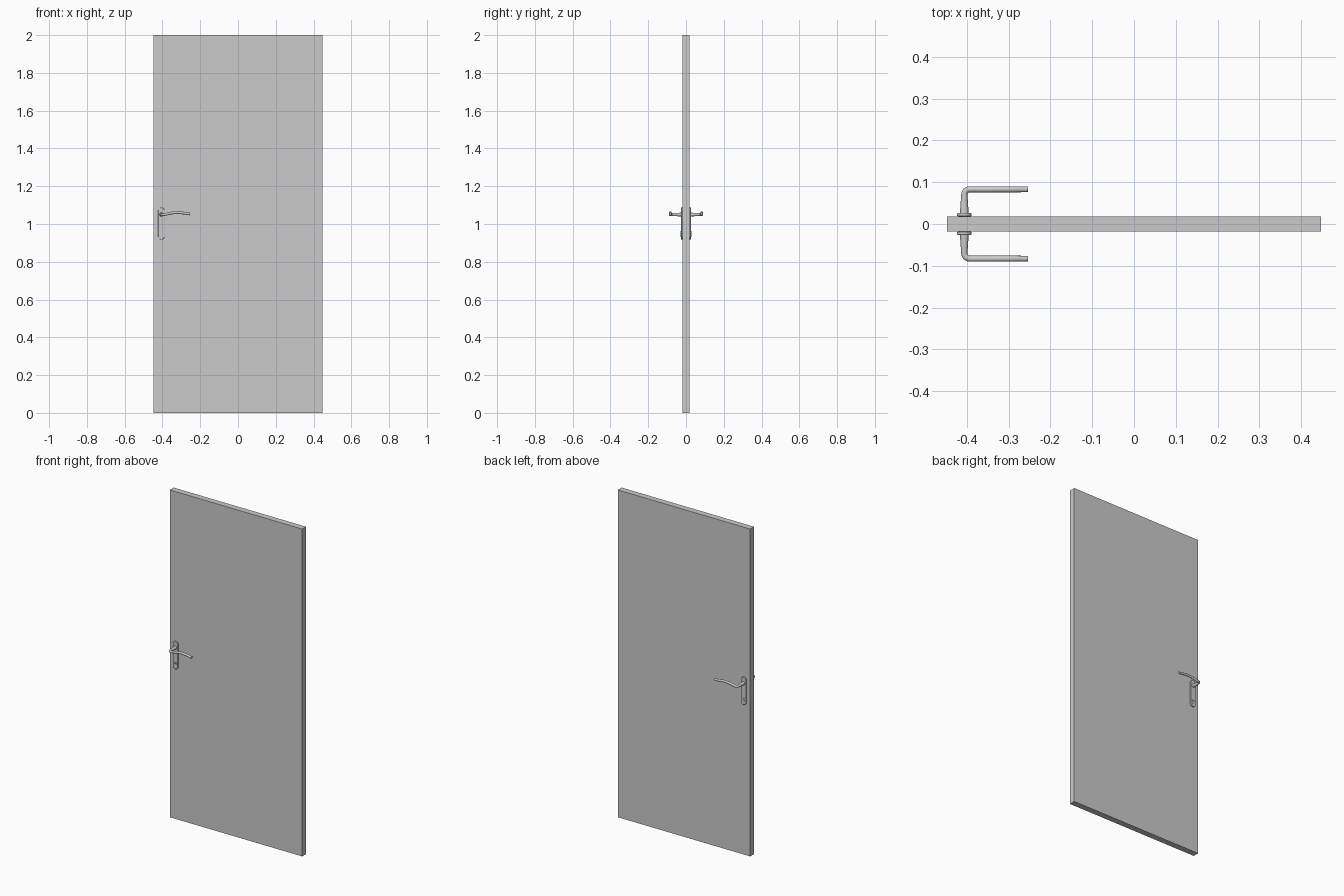
import bpy, bmesh
from math import sin, cos, pi

if "Cube" in bpy.data.objects:
    bpy.data.objects.remove(bpy.data.objects["Cube"])

XC = -0.406          # lock axis across the door
HALF = 0.0185        # half door thickness
Z_HANDLE = 1.05
Z_LOCK = 0.955


def activate(ob):
    bpy.ops.object.select_all(action='DESELECT')
    ob.select_set(True)
    bpy.context.view_layer.objects.active = ob


def prism(name, outline, y_in, y_out):
    """Extrude an (x, z) outline along y."""
    bm = bmesh.new()
    face = bm.faces.new([bm.verts.new((x, y_in, z)) for x, z in outline])
    ext = bmesh.ops.extrude_face_region(bm, geom=[face])
    for v in ext["geom"]:
        if isinstance(v, bmesh.types.BMVert):
            v.co.y = y_out
    bmesh.ops.recalc_face_normals(bm, faces=bm.faces)
    me = bpy.data.meshes.new(name)
    bm.to_mesh(me)
    bm.free()
    ob = bpy.data.objects.new(name, me)
    bpy.context.collection.objects.link(ob)
    return ob


def arc(x, z, r, a0, a1, n):
    return [(x + r * cos(a0 + (a1 - a0) * i / n),
             z + r * sin(a0 + (a1 - a0) * i / n)) for i in range(n + 1)]


def finish(ob, bevel=0):
    """Soften the edges, copy to the back side, shade smooth."""
    if bevel:
        b = ob.modifiers.new("Bevel", 'BEVEL')
        b.width, b.segments = bevel, 2
    m = ob.modifiers.new("Mirror", 'MIRROR')
    m.use_axis = (False, True, False)
    m.use_mirror_merge = False
    activate(ob)
    bpy.ops.object.shade_smooth_by_angle()


# Door leaf
prism("door_leaf", [(-0.447, 0), (0.447, 0), (0.447, 2), (-0.447, 2)], -HALF, HALF)

# Back plate with rounded ends
R = 0.017
plate = prism("back_plate", arc(XC, 1.087 - R, R, 0, pi, 20)
              + arc(XC, 0.918 + R, R, pi, 2 * pi, 20), -HALF, -HALF - 0.0075)
finish(plate, 0.0015)

# Lock cylinder: round head with a narrower rounded tail
body = prism("lock_cylinder", arc(XC, Z_LOCK, 0.0085, -0.2 * pi, 1.2 * pi, 24)
             + arc(XC, 0.936, 0.005, pi, 2 * pi, 10), -HALF, -HALF - 0.0095)
finish(body)

# Key plug with a key slot cut into it
plug = prism("key_plug", arc(XC, Z_LOCK, 0.006, 0, 2 * pi * 23 / 24, 23), -0.026, -0.0295)
slot = prism("key_slot_cutter", [(XC - 0.001, Z_LOCK - 0.004), (XC + 0.001, Z_LOCK - 0.004),
                                 (XC + 0.001, Z_LOCK + 0.004), (XC - 0.001, Z_LOCK + 0.004)],
             -0.0282, -0.032)
slot.hide_render = True
slot.hide_set(True)
cut = plug.modifiers.new("Slot", 'BOOLEAN')
cut.operation, cut.object, cut.solver = 'DIFFERENCE', slot, 'EXACT'
finish(plug)

# Lever handle: tapered neck, round bend, gently arched grip
Y_GRIP, BEND = -0.083, 0.013
path = [(XC, -0.024, Z_HANDLE, 0.0105), (XC, -0.045, Z_HANDLE, 0.0092),
        (XC, Y_GRIP + BEND, Z_HANDLE, 0.0075)]
for i in range(1, 9):
    a = pi / 2 * i / 8
    path.append((XC + BEND * (1 - cos(a)), Y_GRIP + BEND - BEND * sin(a), Z_HANDLE, 0.0073))
x0, x1 = XC + BEND, -0.254
for i in range(1, 17):
    t = i / 16
    z = Z_HANDLE + 0.009 * sin(pi * t) ** 1.3 + 0.003 * t
    path.append((x0 + (x1 - x0) * t, Y_GRIP, z, 0.0073 - 0.0003 * t))
cu = bpy.data.curves.new("lever_handle", 'CURVE')
cu.dimensions = '3D'
cu.bevel_depth, cu.bevel_resolution, cu.use_fill_caps = 1.0, 5, True
sp = cu.splines.new('POLY')
sp.points.add(len(path) - 1)
for p, (x, y, z, r) in zip(sp.points, path):
    p.co, p.radius = (x, y, z, 1), r
lever = bpy.data.objects.new("lever_handle", cu)
bpy.context.collection.objects.link(lever)
activate(lever)
bpy.ops.object.convert(target='MESH')
lever = bpy.context.view_layer.objects.active
bm = bmesh.new()
bm.from_mesh(lever.data)
bmesh.ops.remove_doubles(bm, verts=bm.verts, dist=1e-5)
bmesh.ops.recalc_face_normals(bm, faces=bm.faces)
bm.to_mesh(lever.data)
bm.free()
finish(lever)
